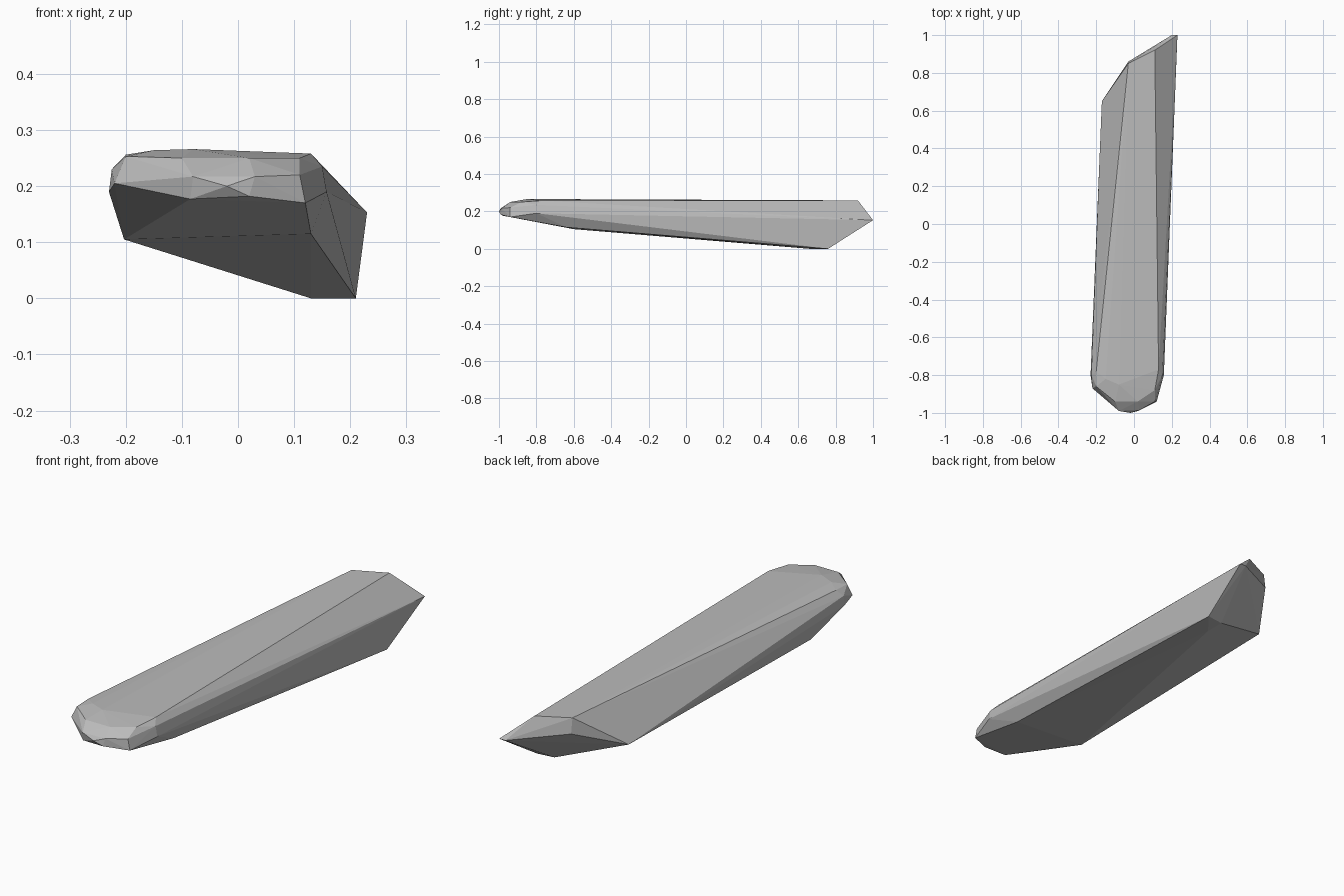
import bpy
import bmesh

cube = bpy.data.objects.get("Cube")
if cube:
    bpy.data.objects.remove(cube, do_unlink=True)

# One flat grey for the whole piece
grey = bpy.data.materials.new("plain grey")
grey.use_nodes = True
colour = (0.5, 0.5, 0.5, 1)
grey.diffuse_color = colour
grey.node_tree.nodes["Principled BSDF"].inputs["Base Color"].default_value = colour

# Rounded nose: lower rim, middle rim, upper rim
nose = [
    (-0.23, -0.80, 0.19), (-0.22, -0.87, 0.205), (-0.085, -0.98, 0.177),
    (0.02, -0.99, 0.182), (0.12, -0.94, 0.17),
    (-0.225, -0.80, 0.23), (-0.08, -0.99, 0.217), (-0.02, -1.0, 0.20),
    (0.03, -0.985, 0.217), (0.11, -0.94, 0.22), (0.158, -0.80, 0.19),
    (0.15, -0.80, 0.235),
    (-0.20, -0.86, 0.253), (-0.10, -0.94, 0.25), (0.02, -0.94, 0.25),
    (0.11, -0.88, 0.25)]
# Long flat top, ending in the slanted tail edge
top = [(-0.20, -0.78, 0.256), (-0.15, -0.82, 0.264), (-0.08, -0.85, 0.266),
       (0.13, -0.77, 0.258), (-0.03, 0.85, 0.259), (0.11, 0.92, 0.257)]
# Wedge-shaped tail
tail = [(0.23, 1.0, 0.153), (0.20, 1.0, 0.153), (-0.03, 0.86, 0.19),
        (-0.17, 0.65, 0.10)]
# Sloping underside
underside = [(-0.203, -0.60, 0.105), (0.13, -0.64, 0.115),
             (0.13, 0.66, 0.0), (0.13, 0.75, 0.0), (0.21, 0.76, 0.0)]

# Wrap the rims in one faceted solid
bm = bmesh.new()
for point in nose + top + tail + underside:
    bm.verts.new(point)
result = bmesh.ops.convex_hull(bm, input=bm.verts)
loose = {v for v in result["geom_interior"] if isinstance(v, bmesh.types.BMVert)}
bmesh.ops.delete(bm, geom=list(loose), context="VERTS")
bmesh.ops.recalc_face_normals(bm, faces=bm.faces)

mesh = bpy.data.meshes.new("tapered_body")
bm.to_mesh(mesh)
bm.free()
mesh.materials.append(grey)
body = bpy.data.objects.new("tapered_body", mesh)
bpy.context.collection.objects.link(body)
